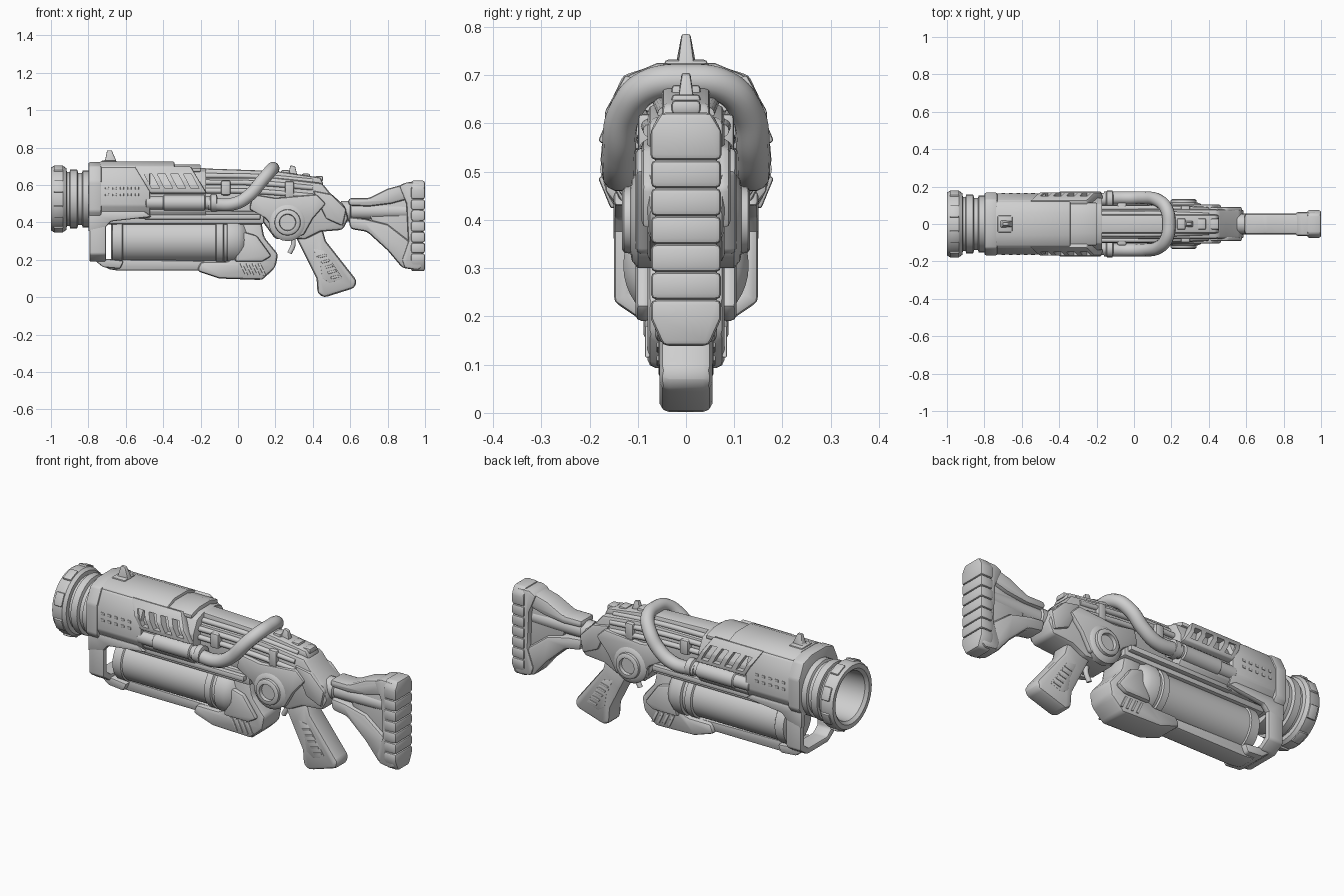
import bpy, bmesh, math
from mathutils import Vector

mat = bpy.data.materials.new("light grey")
mat.diffuse_color = (0.62, 0.62, 0.62, 1)


def add(name, bm, bevel=0.0, mirror=False, segs=2):
    bmesh.ops.recalc_face_normals(bm, faces=bm.faces[:])
    me = bpy.data.meshes.new(name)
    bm.to_mesh(me)
    bm.free()
    ob = bpy.data.objects.new(name, me)
    bpy.context.collection.objects.link(ob)
    me.materials.append(mat)
    if bevel:
        b = ob.modifiers.new("bevel", "BEVEL")
        b.width, b.segments, b.limit_method = bevel, segs, "ANGLE"
        b.angle_limit = math.radians(25)
    if mirror:
        ob.modifiers.new("mirror", "MIRROR").use_axis = (False, True, False)
    return ob


def extrude(bm, pts, lo, hi, axis):
    place = (lambda u, w, v: (u, v, w)) if axis == "Y" else (lambda u, w, v: (v, u, w))
    a, b = ([bm.verts.new(place(u, w, v)) for u, w in pts] for v in (lo, hi))
    n = len(pts)
    bm.faces.new(a)
    bm.faces.new(b[::-1])
    for i in range(n):
        bm.faces.new((a[i], b[i], b[(i + 1) % n], a[(i + 1) % n]))


def prism(name, pts, lo, hi, axis="Y", bevel=0.01, mirror=False):
    bm = bmesh.new()
    extrude(bm, pts, lo, hi, axis)
    return add(name, bm, bevel, mirror)


def box(name, x0, x1, y0, y1, z0, z1, bevel=0.008, mirror=False):
    return prism(name, [(x0, z0), (x1, z0), (x1, z1), (x0, z1)], y0, y1, "Y", bevel, mirror)


def sym(half):
    return half + [(-y, z) for y, z in reversed(half)]


def lathe(name, prof, centre, axis="X", n=32, mirror=False):
    """prof: (distance along axis, radius), closed at both ends"""
    bm = bmesh.new()
    rings = []
    for d, r in prof:
        ring = []
        for i in range(n):
            t = 2 * math.pi * i / n
            c, s = r * math.cos(t), r * math.sin(t)
            p = (d, c, s) if axis == "X" else (c, d, s)
            ring.append(bm.verts.new(Vector(p) + Vector(centre)))
        rings.append(ring)
    for a, b in zip(rings, rings[1:]):
        for i in range(n):
            bm.faces.new((a[i], a[(i + 1) % n], b[(i + 1) % n], b[i]))
    bm.faces.new(rings[0])
    bm.faces.new(rings[-1])
    return add(name, bm, 0, mirror)


def tube(name, pts, r, mirror=False):
    cu = bpy.data.curves.new(name, "CURVE")
    cu.dimensions, cu.bevel_depth, cu.bevel_resolution = "3D", r, 5
    cu.use_fill_caps = True
    sp = cu.splines.new("BEZIER")
    sp.bezier_points.add(len(pts) - 1)
    for bp, p in zip(sp.bezier_points, pts):
        bp.co = p
        bp.handle_left_type = bp.handle_right_type = "AUTO"
    ob = bpy.data.objects.new(name, cu)
    bpy.context.collection.objects.link(ob)
    cu.materials.append(mat)
    if mirror:
        ob.modifiers.new("mirror", "MIRROR").use_axis = (False, True, False)


def taper_top(ob, z, f):
    for v in ob.data.vertices:
        if v.co.z > z:
            v.co.y *= f


# barrel with a deep open bore and stepped muzzle rings
lathe("barrel", [(-0.77, 0.12), (-0.985, 0.13), (-1, 0.145), (-1, 0.168), (-0.985, 0.177),
                 (-0.935, 0.177), (-0.918, 0.165), (-0.915, 0.145), (-0.9, 0.145), (-0.897, 0.157),
                 (-0.86, 0.157), (-0.855, 0.14), (-0.835, 0.14), (-0.83, 0.152), (-0.75, 0.15)],
      (0, 0, 0.525), n=40)
for i in range(8):
    t = math.pi * (i + 0.5) / 4
    lug = box("muzzle_lug", -0.985, -0.935, -0.035, 0.035, 0.16, 0.183, 0.006)
    lug.rotation_euler.x, lug.location.z = t, 0.525

# upper shroud
prism("shroud_front", sym([(0.06, 0.715), (0.125, 0.692), (0.163, 0.61), (0.163, 0.49), (0.125, 0.42)]),
      -0.77, -0.47, "X", 0.008)
prism("shroud_collar", sym([(0.06, 0.722), (0.13, 0.7), (0.168, 0.62), (0.168, 0.46), (0.13, 0.41)]),
      -0.8, -0.73, "X", 0.01)
prism("shroud_rear", sym([(0.05, 0.69), (0.105, 0.67), (0.14, 0.6), (0.14, 0.46), (0.11, 0.42)]),
      -0.48, -0.17, "X", 0.006)
prism("top_cover", sym([(0.06, 0.725), (0.12, 0.7), (0.12, 0.68)]), -0.74, -0.34, "X", 0.006)
prism("top_cover_rear", sym([(0.05, 0.71), (0.115, 0.69), (0.115, 0.67)]), -0.36, -0.2, "X", 0.006)
for i in range(5):
    for j in range(2):
        x, z = -0.71 + 0.04 * i, 0.54 + 0.035 * j
        box("shroud_stud", x, x + 0.02, 0.158, 0.166, z, z + 0.015, 0.003, True)

# slanted vent panels with slots
panel = prism("vent_panel", [(0.135, 0.55), (0.168, 0.56), (0.168, 0.625), (0.126, 0.7), (0.1, 0.69)],
              -0.5, -0.2, "X", 0.006)
for v in panel.data.vertices:
    v.co.x -= (v.co.z - 0.61) * 0.6
bm = bmesh.new()
for i in range(4):
    x = -0.46 + 0.07 * i
    extrude(bm, [(x, 0.58), (x + 0.042, 0.58), (x, 0.66), (x - 0.042, 0.66)], 0.05, 0.3, "Y")
cutter = add("slot_cutter", bm)
cutter.hide_render = True
bo = panel.modifiers.new("slots", "BOOLEAN")
bo.operation, bo.object, bo.solver = "DIFFERENCE", cutter, "EXACT"
panel.modifiers.new("mirror", "MIRROR").use_axis = (False, True, False)

# side gas tubes and looped hose
lathe("gas_tube", [(-0.5, 0.025), (-0.49, 0.036), (-0.4, 0.036), (-0.395, 0.043), (-0.18, 0.043),
                   (-0.175, 0.035), (-0.15, 0.035), (-0.145, 0.046), (-0.115, 0.046), (-0.11, 0.03)],
      (0, 0.132, 0.505), n=20, mirror=True)
side = [(-0.16, 0.139, 0.5), (-0.02, 0.139, 0.5), (0.06, 0.139, 0.545), (0.13, 0.126, 0.625), (0.175, 0.078, 0.677)]
tube("looped_hose", side + [(0.187, 0, 0.689)] + [(x, -y, z) for x, y, z in reversed(side)], 0.035)

# receiver
prism("receiver", [(-0.25, 0.64), (0.2, 0.64), (0.45, 0.61), (0.49, 0.56), (0.57, 0.49), (0.59, 0.42),
                   (0.56, 0.36), (0.44, 0.35), (0.36, 0.31), (0.2, 0.31), (0.12, 0.42), (-0.25, 0.42)],
      -0.08, 0.08, "Y", 0.018)
prism("receiver_plate", [(0.08, 0.55), (0.2, 0.53), (0.42, 0.55), (0.47, 0.5), (0.4, 0.42), (0.35, 0.33),
                         (0.21, 0.33), (0.15, 0.42), (0.06, 0.47)], 0.07, 0.105, "Y", 0.012, True)
prism("top_spine", [(-0.22, 0.69), (0.2, 0.675), (0.44, 0.64), (0.46, 0.6), (-0.22, 0.6)], -0.05, 0.05, "Y", 0.012)
box("lower_spine", -0.72, 0.14, -0.1, 0.1, 0.39, 0.46, 0.012)
box("side_strip", -0.5, 0.12, 0.09, 0.125, 0.415, 0.445, 0.008, True)
for z, y in ((0.65, 0.055), (0.615, 0.085), (0.57, 0.088)):
    tube("side_rail", [(-0.2, y, z), (0.1, y, z - 0.005), (0.4, y - 0.01, z - 0.03)], 0.014, True)
box("rail_clip", -0.09, -0.04, 0.07, 0.115, 0.545, 0.625, 0.01, True)
box("rail_clip_rear", 0.25, 0.3, 0.06, 0.1, 0.53, 0.62, 0.01, True)
prism("rear_guard", [(0.4, 0.57), (0.5, 0.55), (0.58, 0.47), (0.56, 0.38), (0.47, 0.42)], 0.06, 0.092, "Y", 0.012, True)
lathe("side_knob", [(0.07, 0.1), (0.1, 0.1), (0.112, 0.085), (0.115, 0.07), (0.128, 0.068), (0.133, 0.06),
                    (0.133, 0.045), (0.115, 0.042), (0.115, 0.01)], (0.265, 0, 0.4), "Y", 24, True)

# sights
taper_top(prism("front_sight", [(-0.74, 0.715), (-0.71, 0.735), (-0.7, 0.785), (-0.675, 0.785), (-0.645, 0.715)],
                -0.018, 0.018, "Y", 0.004), 0.75, 0.5)
box("front_sight_base", -0.73, -0.65, -0.045, 0.045, 0.71, 0.732)
taper_top(prism("rear_sight", [(0.265, 0.64), (0.28, 0.705), (0.305, 0.7), (0.32, 0.64)], -0.018, 0.018, "Y", 0.004), 0.69, 0.5)
for x in (0.23, 0.34, 0.41):
    box("sight_block", x, x + 0.045, -0.03, 0.03, 0.62, 0.68 - (x - 0.23) * 0.18)

# drum and its cradle
lathe("drum", [(-0.68, 0.09), (-0.67, 0.122), (-0.62, 0.124), (-0.615, 0.117), (-0.12, 0.117), (-0.115, 0.127),
               (-0.08, 0.127), (-0.075, 0.118), (-0.06, 0.118), (-0.055, 0.13), (0.0, 0.13), (0.03, 0.11),
               (0.06, 0.07)], (0, 0, 0.305), n=40)
prism("cradle_frame", [(0.149, 0.46), (0.149, 0.23), (0.09, 0.19), (-0.09, 0.19), (-0.149, 0.23), (-0.149, 0.46),
                       (-0.115, 0.46), (-0.115, 0.25), (-0.08, 0.222), (0.08, 0.222), (0.115, 0.25), (0.115, 0.46)],
      -0.795, -0.705, "X", 0.01)
prism("cradle_rail", [(-0.78, 0.205), (-0.69, 0.15), (-0.64, 0.142), (-0.15, 0.142), (-0.1, 0.195)], -0.058, 0.058, "Y", 0.014)
prism("cradle_lip", [(-0.79, 0.215), (-0.72, 0.16), (-0.63, 0.152), (-0.61, 0.195)], -0.088, 0.088, "Y", 0.01)
prism("cradle_gusset", [(-0.8, 0.46), (-0.5, 0.46), (-0.46, 0.43), (-0.68, 0.405), (-0.71, 0.37), (-0.8, 0.35)],
      0.115, 0.15, "Y", 0.01, True)

# lower housing behind the drum
prism("lower_housing", [(-0.22, 0.14), (-0.1, 0.1), (0.13, 0.092), (0.2, 0.16), (0.215, 0.23), (0.14, 0.32),
                        (0.12, 0.43), (0.02, 0.43), (0.02, 0.24), (-0.06, 0.19), (-0.2, 0.19)], -0.08, 0.08, "Y", 0.018)
prism("housing_cheek", [(-0.02, 0.19), (0.13, 0.19), (0.18, 0.22), (0.1, 0.33), (0.03, 0.35), (0.0, 0.26)],
      0.07, 0.105, "Y", 0.014, True)
for i in range(4):
    x = 0.01 + 0.032 * i
    prism("housing_fin", [(x, 0.18), (x + 0.015, 0.18), (x + 0.045, 0.115), (x + 0.03, 0.115)], 0.075, 0.085, "Y", 0.003, True)

# grip and trigger
prism("grip", [(0.3, 0.34), (0.45, 0.37), (0.47, 0.3), (0.635, 0.09), (0.625, 0.05), (0.46, -0.002), (0.425, 0.02),
               (0.42, 0.1), (0.36, 0.22)], -0.055, 0.055, "Y", 0.02)
prism("grip_panel", [(0.4, 0.26), (0.46, 0.25), (0.56, 0.1), (0.49, 0.075), (0.45, 0.1), (0.44, 0.17)],
      0.045, 0.057, "Y", 0.005, True)
for i in range(5):
    x, z = 0.425 + 0.017 * i, 0.22 - 0.028 * i
    prism("grip_ridge", [(x, z), (x + 0.045, z + 0.012), (x + 0.052, z), (x + 0.007, z - 0.012)], 0.05, 0.061, "Y", 0.003, True)
tube("trigger", [(0.29, 0, 0.33), (0.295, 0, 0.28), (0.275, 0, 0.235)], 0.013)

# stock: neck, arms, web and ribbed butt
lathe("stock_neck", [(0.55, 0.055), (0.6, 0.055), (0.605, 0.045), (0.75, 0.045), (0.9, 0.042)], (0, 0, 0.46), n=20)
prism("stock_upper_arm", [(0.59, 0.53), (0.7, 0.53), (0.8, 0.58), (0.93, 0.615), (0.93, 0.53), (0.82, 0.5), (0.7, 0.485), (0.59, 0.49)],
      -0.056, 0.056, "Y", 0.016)
prism("stock_lower_arm", [(0.59, 0.43), (0.68, 0.42), (0.8, 0.39), (0.93, 0.29), (0.93, 0.15), (0.88, 0.155), (0.8, 0.25), (0.69, 0.35), (0.6, 0.365)],
      -0.056, 0.056, "Y", 0.018)
prism("stock_web", [(0.68, 0.5), (0.93, 0.56), (0.93, 0.25), (0.72, 0.4)], -0.035, 0.035, "Y", 0.005)
prism("butt_core", [(0.86, 0.595), (0.9, 0.615), (0.98, 0.615), (0.988, 0.16), (0.96, 0.145), (0.89, 0.155), (0.875, 0.2),
                    (0.91, 0.3), (0.9, 0.5)], -0.064, 0.064, "Y", 0.014)
edges = [0.235, 0.292, 0.35, 0.408, 0.466, 0.524]
for a, b in zip(edges, edges[1:]):
    box("butt_pad", 0.925, 1.0, -0.073, 0.073, a, b, 0.012)
prism("butt_top_pad", sym([(0.052, 0.623), (0.074, 0.585), (0.074, 0.524)]), 0.925, 1.0, "X", 0.012)
prism("butt_bottom_pad", sym([(0.073, 0.235), (0.073, 0.195), (0.048, 0.139)]), 0.925, 1.0, "X", 0.012)

# bake modifiers and curves, then smooth while keeping edges
bpy.ops.object.select_all(action="SELECT")
bpy.context.view_layer.objects.active = panel
bpy.ops.object.convert(target="MESH")
bpy.data.objects.remove(cutter)
bpy.ops.object.shade_smooth_by_angle(angle=math.radians(35))
